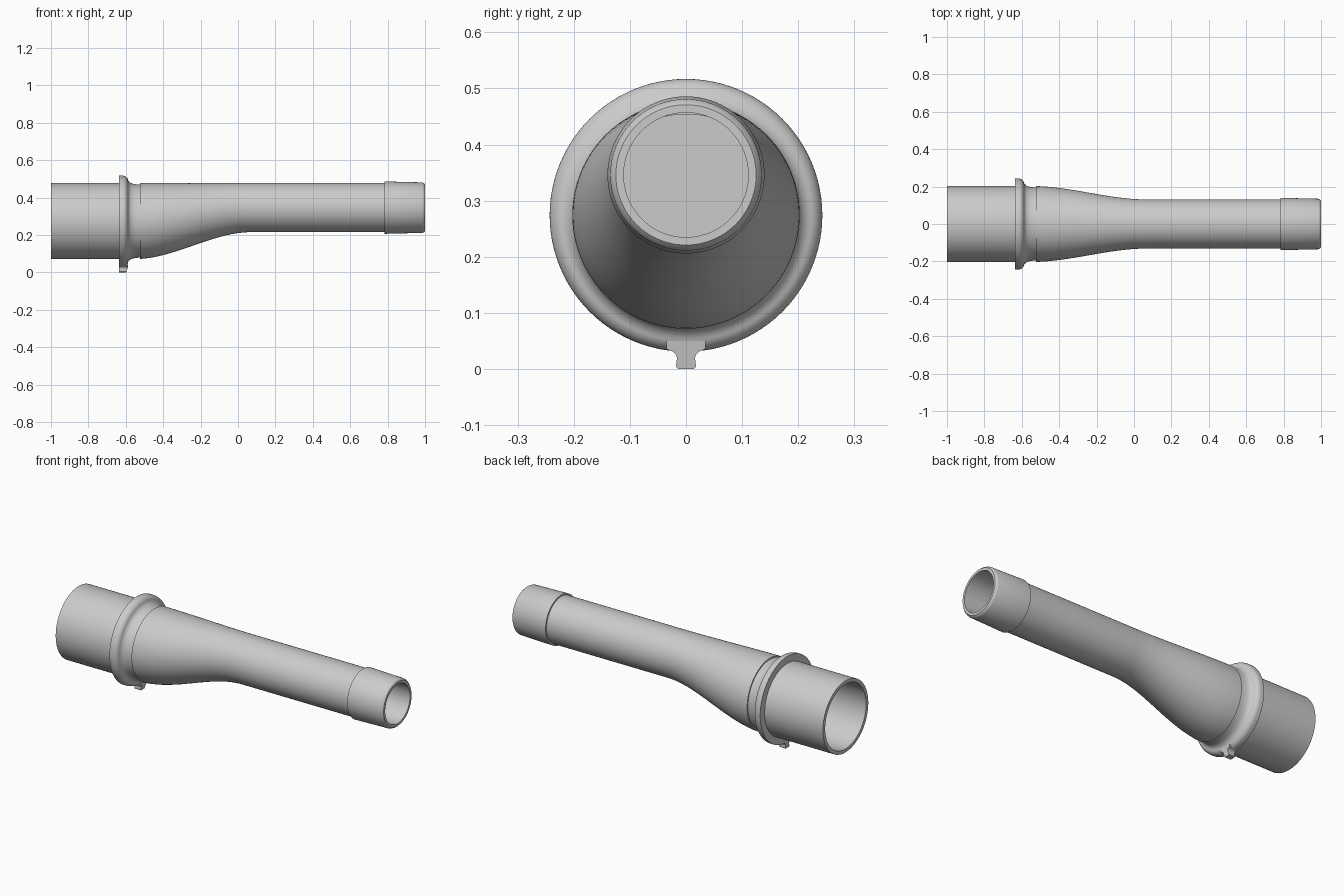
import bpy
import bmesh
import math

cube = bpy.data.objects.get("Cube")
if cube:
    bpy.data.objects.remove(cube, do_unlink=True)

grey = bpy.data.materials.new("plain grey")
grey.use_nodes = True
grey.diffuse_color = (0.6, 0.6, 0.6, 1)
grey.node_tree.nodes["Principled BSDF"].inputs["Base Color"].default_value = (0.6, 0.6, 0.6, 1)

SEGMENTS = 96
WIDE_Z, SLIM_Z = 0.274, 0.346
WIDE_R, SLIM_R = 0.203, 0.131
TOP = SLIM_Z + SLIM_R


def finish(name, bm):
    bmesh.ops.recalc_face_normals(bm, faces=bm.faces)
    mesh = bpy.data.meshes.new(name)
    bm.to_mesh(mesh)
    bm.free()
    mesh.materials.append(grey)
    obj = bpy.data.objects.new(name, mesh)
    bpy.context.collection.objects.link(obj)
    bpy.ops.object.select_all(action='DESELECT')
    obj.select_set(True)
    bpy.context.view_layer.objects.active = obj
    bpy.ops.object.shade_smooth_by_angle(angle=math.radians(32))
    return obj


def tube(name, sections, closed=True):
    """Skin circular sections (x, radius, centre height) along x."""
    bm = bmesh.new()
    rings = []
    for x, r, z in sections:
        angles = [2 * math.pi * i / SEGMENTS for i in range(SEGMENTS)]
        rings.append([bm.verts.new((x, r * math.cos(a), z + r * math.sin(a))) for a in angles])
    pairs = list(zip(rings, rings[1:]))
    if closed:
        pairs.append((rings[-1], rings[0]))
    for a, b in pairs:
        for i in range(SEGMENTS):
            j = (i + 1) % SEGMENTS
            bm.faces.new((a[i], a[j], b[j], b[i]))
    if not closed:
        bm.faces.new(rings[0])
        bm.faces.new(rings[-1])
    return finish(name, bm)


def level(profile, z):
    return [(x, r, z) for x, r in profile]


# Wide inlet pipe
tube("wide_pipe", level([(-1, 0.183), (-1, WIDE_R), (-0.6, WIDE_R), (-0.6, 0.183)], WIDE_Z))

# Stop flange with a rounded shoulder flowing into the neck
flange = [(-0.635, 0.18), (-0.635, 0.243)]
for i in range(9):
    a = math.radians(90 - 10 * i)
    flange.append((-0.617 + 0.03 * math.cos(a), 0.213 + 0.03 * math.sin(a)))
flange += [(-0.58, 0.208), (-0.57, 0.202), (-0.555, 0.198), (-0.54, 0.196), (-0.51, 0.195), (-0.51, 0.18)]
tube("flange", level(flange, WIDE_Z))

# Reducer whose top line stays straight while the underside rises
outer, inner = [], []
STEPS = 28
for i in range(STEPS + 1):
    x = -0.525 + 0.595 * i / STEPS
    t = (x + 0.55) / 0.62
    s = t * t * (3 - 2 * t)
    r = WIDE_R + (SLIM_R - WIDE_R) * s
    outer.append((x, r, TOP - r))
    inner.append((x, r - 0.02, TOP - r))
tube("reducer", outer + inner[::-1])

# Slim outlet pipe and its slightly tapered end sleeve
tube("slim_pipe", level([(0.07, 0.111), (0.07, SLIM_R), (0.79, SLIM_R), (0.79, 0.111)], SLIM_Z))
tube("end_sleeve", level([(0.782, 0.111), (0.782, 0.14), (0.985, 0.135), (0.993, 0.132),
                          (1, 0.125), (1, 0.111)], SLIM_Z))

# Partition inside the wide end
tube("inner_wall", level([(-0.6, 0.19), (-0.58, 0.19)], WIDE_Z), closed=False)

# Alignment tab below the flange, flared where it joins
half = [(0.014, 0), (0.018, 0.004), (0.016, 0.02), (0.018, 0.026), (0.023, 0.031), (0.035, 0.036), (0.035, 0.05)]
outline = half + [(-y, z) for y, z in reversed(half)]
bm = bmesh.new()
back = [bm.verts.new((-0.635, y, z)) for y, z in outline]
front = [bm.verts.new((-0.598 + 0.35 * min(z, 0.03), y, z)) for y, z in outline]
bm.faces.new(back)
bm.faces.new(front)
for i in range(len(outline)):
    j = (i + 1) % len(outline)
    bm.faces.new((back[i], back[j], front[j], front[i]))
finish("alignment_tab", bm)
